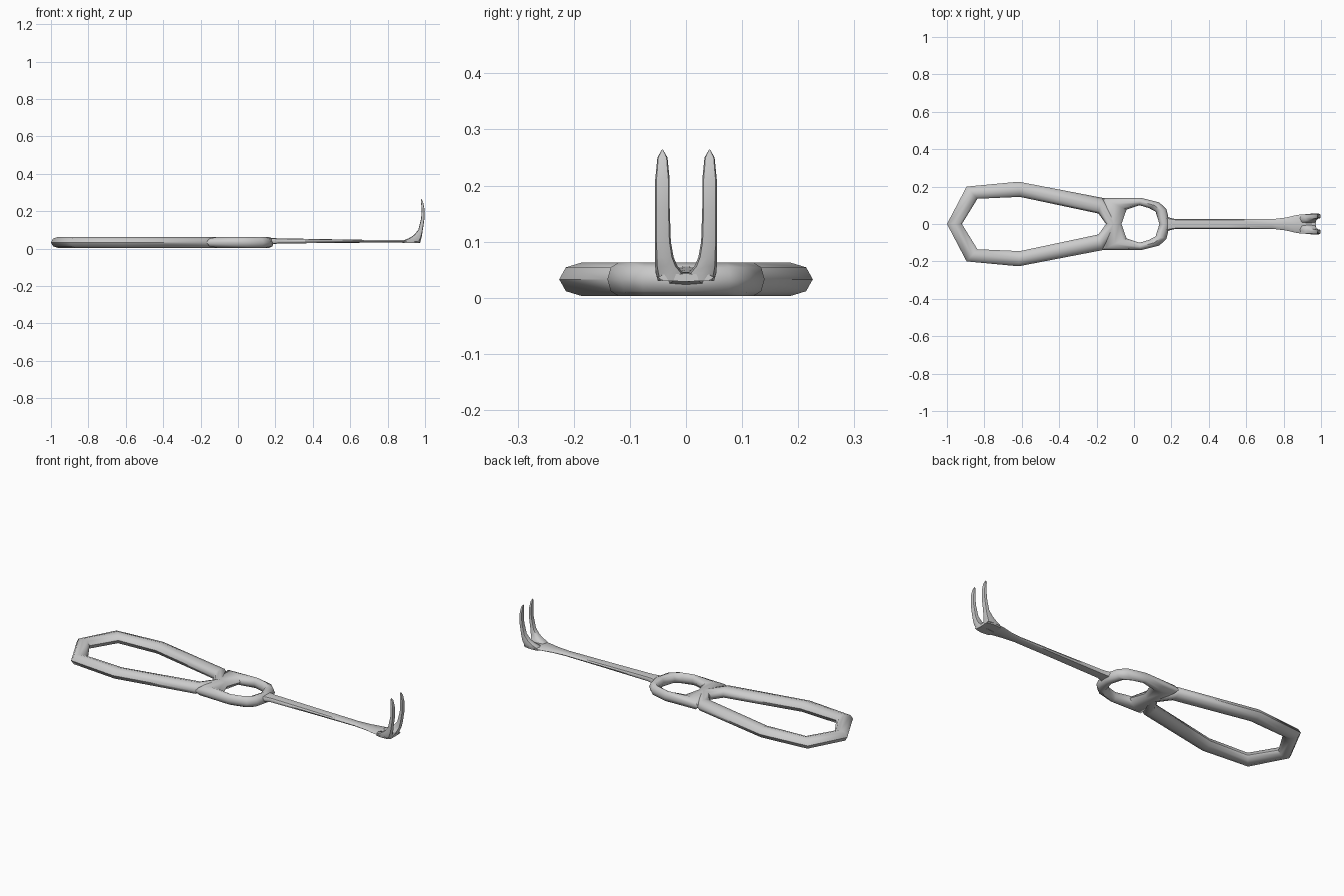
import bpy, bmesh, math
from mathutils import Vector

cube = bpy.data.objects.get("Cube")
if cube:
    bpy.data.objects.remove(cube, do_unlink=True)

steel = bpy.data.materials.new("brushed steel grey")
steel.use_nodes = True
GREY = (0.6, 0.6, 0.6, 1)
steel.diffuse_color = GREY
steel.node_tree.nodes["Principled BSDF"].inputs["Base Color"].default_value = GREY

MID = 0.033   # height of the handle's centre plane
HALF = 0.03   # half thickness of the handle


def section(centre, u, v, sides=8, power=1.0):
    """Ring around centre spanned by u and v; a power under 1 squares it off."""
    ring = []
    for i in range(sides):
        a = 2 * math.pi * i / sides
        c, s = math.cos(a), math.sin(a)
        c = math.copysign(abs(c) ** power, c)
        s = math.copysign(abs(s) ** power, s)
        ring.append(centre + u * c + v * s)
    return ring


def loft(name, sections, closed=False, angle=50):
    """Skin a list of equal rings into one smooth shaded object."""
    bm = bmesh.new()
    rings = [[bm.verts.new(p) for p in ring] for ring in sections]
    pairs = list(zip(rings, rings[1:]))
    if closed:
        pairs.append((rings[-1], rings[0]))
    else:
        bm.faces.new(rings[0])
        bm.faces.new(rings[-1])
    for a, b in pairs:
        n = len(a)
        for i in range(n):
            j = (i + 1) % n
            bm.faces.new((a[i], a[j], b[j], b[i]))
    bmesh.ops.recalc_face_normals(bm, faces=bm.faces)
    mesh = bpy.data.meshes.new(name)
    bm.to_mesh(mesh)
    bm.free()
    mesh.materials.append(steel)
    obj = bpy.data.objects.new(name, mesh)
    bpy.context.collection.objects.link(obj)
    bpy.ops.object.select_all(action="DESELECT")
    obj.select_set(True)
    bpy.context.view_layer.objects.active = obj
    bpy.ops.object.shade_smooth_by_angle(angle=math.radians(angle))
    return obj


def flat_loop(name, half):
    """Closed rounded loop from (outer x, y, inner x, y) pairs, mirrored in y."""
    mirrored = [(a, -b, c, -d) for a, b, c, d in half[-2:0:-1]]
    rings = []
    for ox, oy, ix, iy in half + mirrored:
        outer, inner = Vector((ox, oy, MID)), Vector((ix, iy, MID))
        rings.append(section((outer + inner) / 2, (outer - inner) / 2,
                             Vector((0, 0, HALF))))
    loft(name, rings, closed=True)


# Long grip loop, its last pair forming the bridge to the finger ring
flat_loop("grip_loop", [
    (-1, 0, -0.92, 0),
    (-0.895, 0.2, -0.837, 0.135),
    (-0.617, 0.226, -0.61, 0.145),
    (-0.17, 0.14, -0.19, 0.056),
    (-0.067, 0, -0.15, 0),
])

# Finger ring with an eight sided hole
flat_loop("finger_ring", [
    (-0.15, 0, -0.067, 0),
    (-0.17, 0.138, -0.04, 0.077),
    (0.035, 0.14, 0.03, 0.1),
    (0.136, 0.115, 0.08, 0.085),
    (0.174, 0.078, 0.115, 0.067),
    (0.192, 0, 0.136, 0),
])

# Shaft: x, half width, bottom, top
shaft = [
    (0.15, 0.045, 0.018, 0.055),
    (0.185, 0.035, 0.023, 0.056),
    (0.215, 0.028, 0.027, 0.055),
    (0.5, 0.026, 0.03, 0.05),
    (0.74, 0.026, 0.032, 0.046),
    (0.81, 0.034, 0.032, 0.046),
    (0.875, 0.049, 0.032, 0.046),
    (0.93, 0.052, 0.031, 0.045),
    (0.972, 0.05, 0.029, 0.043),
]
loft("shaft", [section(Vector((x, 0, (lo + hi) / 2)), Vector((0, w, 0)),
                       Vector((0, 0, (hi - lo) / 2)), power=0.6)
               for x, w, lo, hi in shaft])

# Hooked prongs: z, back x, front x, inner y, outer y
prong = [
    (0.03, 0.88, 0.974, 0.004, 0.05),
    (0.044, 0.885, 0.977, 0.004, 0.054),
    (0.056, 0.915, 0.98, 0.015, 0.055),
    (0.072, 0.94, 0.984, 0.022, 0.055),
    (0.1, 0.964, 0.988, 0.027, 0.055),
    (0.16, 0.979, 0.997, 0.029, 0.055),
    (0.21, 0.982, 0.997, 0.029, 0.055),
    (0.25, 0.978, 0.989, 0.033, 0.051),
    (0.264, 0.978, 0.981, 0.041, 0.043),
]
for name, side in (("left_prong", 1), ("right_prong", -1)):
    loft(name, [section(Vector(((b + f) / 2, side * (i + o) / 2, z)),
                        Vector(((f - b) / 2, 0, 0)),
                        Vector((0, (o - i) / 2, 0)), power=0.6)
                for z, b, f, i, o in prong])
